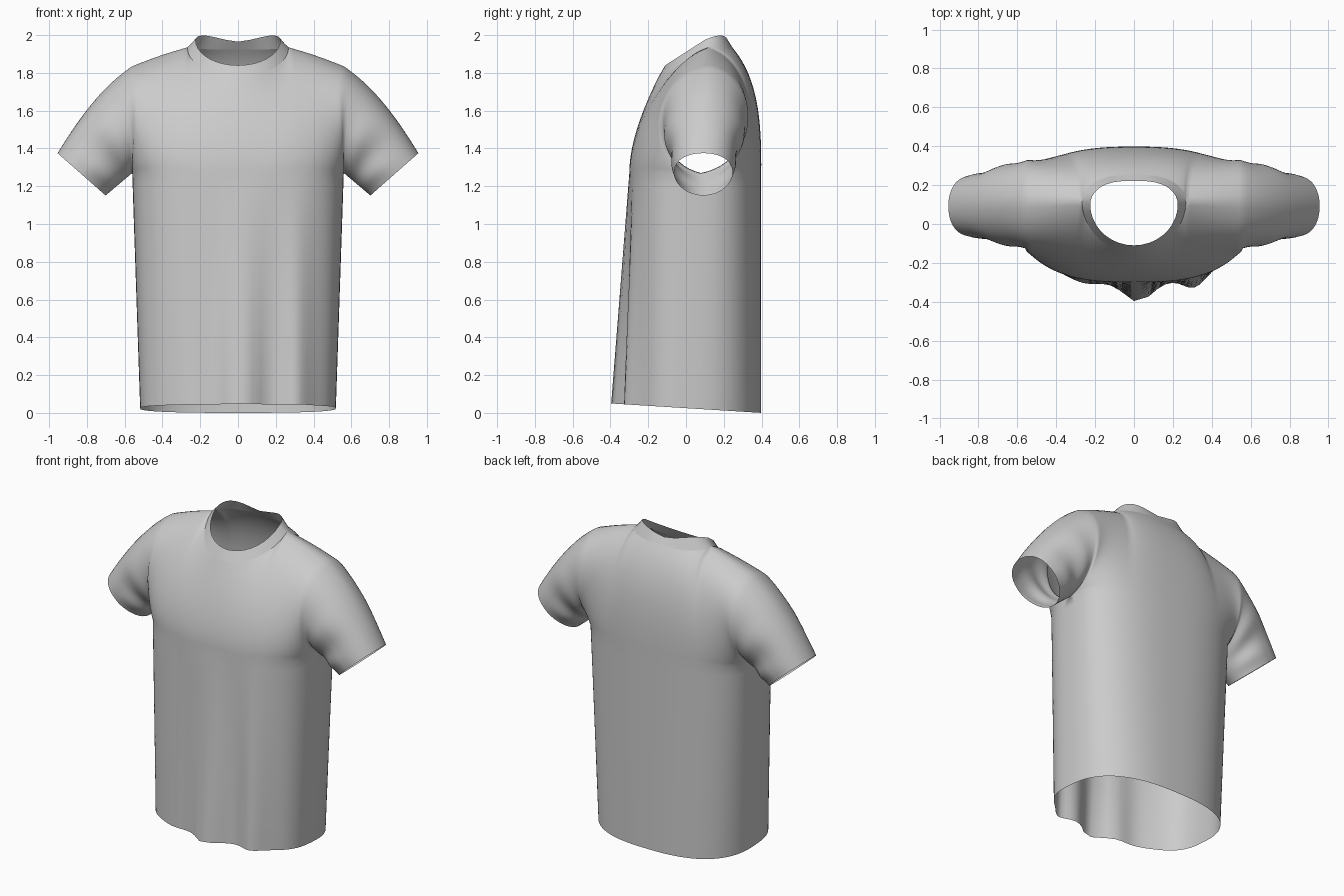
import bpy, bmesh
from math import sin, cos, pi, exp
from mathutils import Vector as V

if "Cube" in bpy.data.objects:
    bpy.data.objects.remove(bpy.data.objects["Cube"])

COLS = 50          # columns per front/back panel
NECK = 0.36        # part of the panel width taken by the neckline
ARMPIT_Z = 1.27


def make(name, grids):
    """Turn point grids into one welded, smooth cloth object."""
    bm = bmesh.new()
    for g in grids:
        vs = [[bm.verts.new(p) for p in row] for row in g]
        for r0, r1 in zip(vs, vs[1:]):
            for i in range(len(r0) - 1):
                bm.faces.new((r0[i], r0[i + 1], r1[i + 1], r1[i]))
    bmesh.ops.remove_doubles(bm, verts=bm.verts[:], dist=1e-4)
    bmesh.ops.recalc_face_normals(bm, faces=bm.faces[:])
    me = bpy.data.meshes.new(name)
    bm.to_mesh(me)
    bm.free()
    for p in me.polygons:
        p.use_smooth = True
    ob = bpy.data.objects.new(name, me)
    bpy.context.collection.objects.link(ob)
    return ob


def bez(p, t):
    s = 1 - t
    return p[0] * s**3 + p[1] * 3 * s * s * t + p[2] * 3 * s * t * t + p[3] * t**3


def spow(v, e):
    return (1 if v >= 0 else -1) * abs(v) ** e


def lerp(a, b, t):
    return a + (b - a) * t


# Body cross-section at height fraction f (0 hem, 1 armpit); side -1 front, 1 back
def body_point(u, side, f):
    a = u * pi / 2
    e = 0.7 if side < 0 else 0.78
    x = lerp(0.518, 0.56, f) * spow(sin(a), e)
    mid_y = lerp(0.02, 0.08, f)
    edge_y = -0.30 if side < 0 else 0.398
    y = lerp(mid_y, edge_y, max(0.0, cos(a)) ** e)
    if side < 0:   # drape folds growing toward the hem
        y -= (1 - f) * (0.1 * exp(-((x - 0.02) / 0.1) ** 2)
                        + 0.055 * exp(-((x - 0.31) / 0.075) ** 2)
                        + 0.02 * exp(-((x + 0.25) / 0.1) ** 2))
    return V((x, y, lerp(0.025 - 0.0625 * y, ARMPIT_Z, f)))


# Collar seam (outer) and collar edge (inner); p runs -1..1 shoulder to shoulder
def seam(p, side):
    a = p * pi / 2
    c = max(0.0, cos(a))
    if side < 0:
        return V((0.268 * sin(a), 0.12 - 0.265 * c, 1.935 - 0.155 * c))
    return V((0.268 * spow(sin(a), 0.8), 0.12 + 0.135 * c, 1.935 - 0.012 * c))


def rim(p, side):
    a = p * pi / 2
    c = max(0.0, cos(a))
    if side < 0:
        return V((0.225 * sin(a), 0.10 - 0.21 * c, 1.975 - 0.135 * c))
    return V((0.225 * spow(sin(a), 0.7), 0.10 + 0.122 * c,
              1.975 - 0.01 * c + 0.03 * abs(sin(2 * a))))


# Upper panel column: armpit level up to the neckline or shoulder seam
def column(u, side):
    p0 = body_point(u, side, 1)
    au, sg = abs(u), (1 if u > 0 else -1)
    g = 0.0
    if au <= NECK + 1e-6:
        p3 = seam(u / NECK, side)
        g = max(0.0, cos(u / NECK * pi / 2))
    else:
        t = (au - NECK) / (1 - NECK)
        p3 = V((sg * lerp(0.268, 0.56, t), 0.12,
                lerp(1.935, 1.835, t) + 0.005 * sin(pi * t)))
    w1, w2 = au ** 2.5, au ** 2
    if side < 0:
        mid = (V((0, 0, 0.15)), V((0, -0.09, -0.18)))
        sh = (V((0, 0, 0.28)), V((0, -0.18, -0.06)))
        arm = (V((0, -0.28, 0.06)), V((0, -0.32, -0.04)))
    else:
        mid = (V((0, 0.005, 0.33)), V((0, 0.11, -0.14)))
        sh = (V((0, 0, 0.32)), V((0, 0.19, -0.06)))
        arm = (V((0, 0.32, 0.06)), V((0, 0.28, -0.04)))
    o1, o2 = [s.lerp(m, g).lerp(r, w)
              for s, m, r, w in zip(sh, mid, arm, (w1, w2))]
    return [p0, p0 + o1, p3 + o2, p3]


US = [-1 + 2 * i / COLS for i in range(COLS + 1)]
ROWS_LOW, ROWS_UP = 20, 24


# Sleeve grid: loft from the armhole loop to the cuff loop
def sleeve(sg):
    front, back = column(1, -1), column(1, 1)
    hole = [bez(front, j / ROWS_UP) for j in range(ROWS_UP + 1)]
    hole += [bez(back, j / ROWS_UP) for j in range(ROWS_UP - 1, -1, -1)]
    n = len(hole) - 1
    paths = []
    for k, p0 in enumerate(hole):
        th = 2 * pi * k / n
        e = 1.2 if cos(th) > 0 else 0.8     # pointed below, flat on top
        c = spow(cos(th), e)
        s = 0 if k in (0, n) else spow(sin(th), 0.95)
        p3 = V((0.828 - 0.127 * c, 0.092 - 0.155 * s, 1.263 - 0.112 * c))
        top = (1 - cos(th)) / 2
        d = (p3 - p0) / 3
        paths.append((th, [p0, p0 + d + V((0.03, 0, 0.045)) * top,
                           p3 - d + V((0.02, 0, 0.03)) * top, p3]))
    steps = 18
    rows = []
    for j in range(steps + 1):
        t = j / steps
        row = []
        for th, p in paths:
            q = bez(p, t)
            # soft folds radiating from the armpit
            fold = sin(pi * t) * sin(th) * (cos(th) * 0.5 + 0.5)
            q.y += 0.018 * fold * cos(10 * t + 2.5 * cos(th))
            q.x *= sg
            row.append(q)
        rows.append(row)
    return rows


# Shirt body: front and back panels plus both sleeves, welded at the seams
grids = [sleeve(1), sleeve(-1)]
for side in (-1, 1):
    rows = [[body_point(u, side, j / ROWS_LOW) for u in US] for j in range(ROWS_LOW)]
    cols = [column(u, side) for u in US]
    rows += [[bez(c, j / ROWS_UP) for c in cols] for j in range(ROWS_UP + 1)]
    grids.append(rows)
make("shirt_body_and_sleeves", grids)

# Collar band
neck_ps = [u / NECK for u in US if abs(u) <= NECK + 1e-6]
make("collar_band", [[[seam(p, side).lerp(rim(p, side), t) for p in neck_ps]
                      for t in (0, 0.25, 0.5, 0.75, 1)] for side in (-1, 1)])
